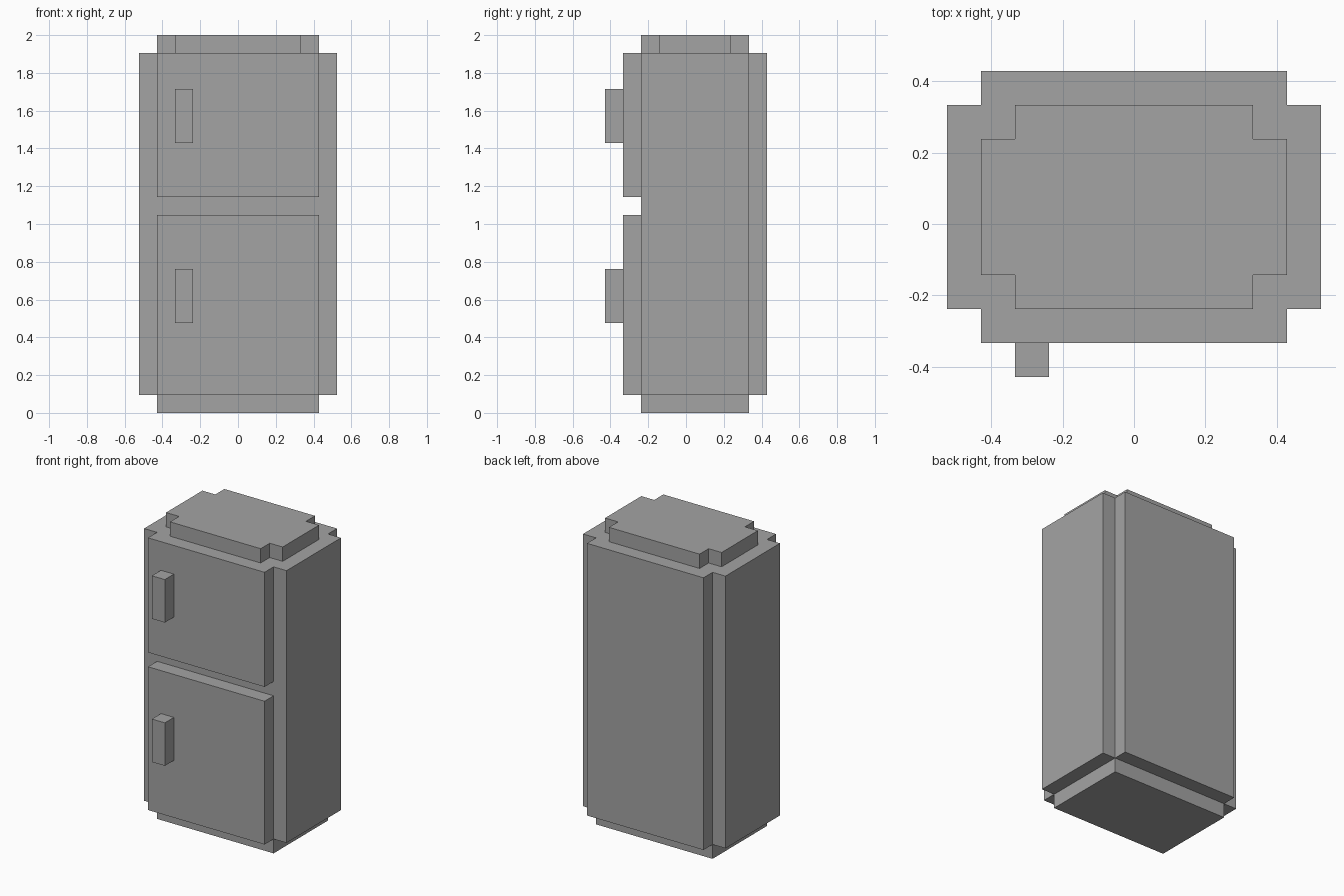
import bpy
import bmesh

cube = bpy.data.objects.get("Cube")
if cube:
    bpy.data.objects.remove(cube, do_unlink=True)

U = 2 / 21  # one block; all sizes below are in blocks

grey = bpy.data.materials.new("plain grey")
grey.use_nodes = True
colour = (0.37, 0.37, 0.37, 1)
grey.diffuse_color = colour
grey.node_tree.nodes["Principled BSDF"].inputs["Base Color"].default_value = colour


def prism(name, outline, z0, z1):
    """Extrude a counter-clockwise xy outline from z0 to z1."""
    bm = bmesh.new()
    face = bm.faces.new([bm.verts.new((x * U, y * U, z0 * U)) for x, y in outline])
    ext = bmesh.ops.extrude_face_region(bm, geom=[face], use_keep_orig=True)
    top = [g for g in ext["geom"] if isinstance(g, bmesh.types.BMVert)]
    bmesh.ops.translate(bm, verts=top, vec=(0, 0, (z1 - z0) * U))
    bmesh.ops.recalc_face_normals(bm, faces=bm.faces)
    mesh = bpy.data.meshes.new(name)
    bm.to_mesh(mesh)
    bm.free()
    mesh.materials.append(grey)
    obj = bpy.data.objects.new(name, mesh)
    bpy.context.collection.objects.link(obj)
    return obj


def rect(x0, x1, y0, y1):
    return [(x0, y0), (x1, y0), (x1, y1), (x0, y1)]


# Plinth
prism("base", rect(-4.5, 4.5, -2.5, 3.5), 0, 1)

# Cabinet with side walls and a raised back panel
prism("cabinet", [(-5.5, -2.5), (5.5, -2.5), (5.5, 3.5), (4.5, 3.5),
                  (4.5, 4.5), (-4.5, 4.5), (-4.5, 3.5), (-5.5, 3.5)], 1, 20)

# Top cap with notched corners
prism("top_cap", [(-3.5, -2.5), (3.5, -2.5), (3.5, -1.5), (4.5, -1.5),
                  (4.5, 2.5), (3.5, 2.5), (3.5, 3.5), (-3.5, 3.5),
                  (-3.5, 2.5), (-4.5, 2.5), (-4.5, -1.5), (-3.5, -1.5)], 20, 21)

# Doors, each with an upright handle
for part, door_z, handle_z in (("lower", (1, 11), (5, 8)),
                               ("upper", (12, 20), (15, 18))):
    prism(part + "_door", rect(-4.5, 4.5, -3.5, -2.5), *door_z)
    prism(part + "_handle", rect(-3.5, -2.5, -4.5, -3.5), *handle_z)
